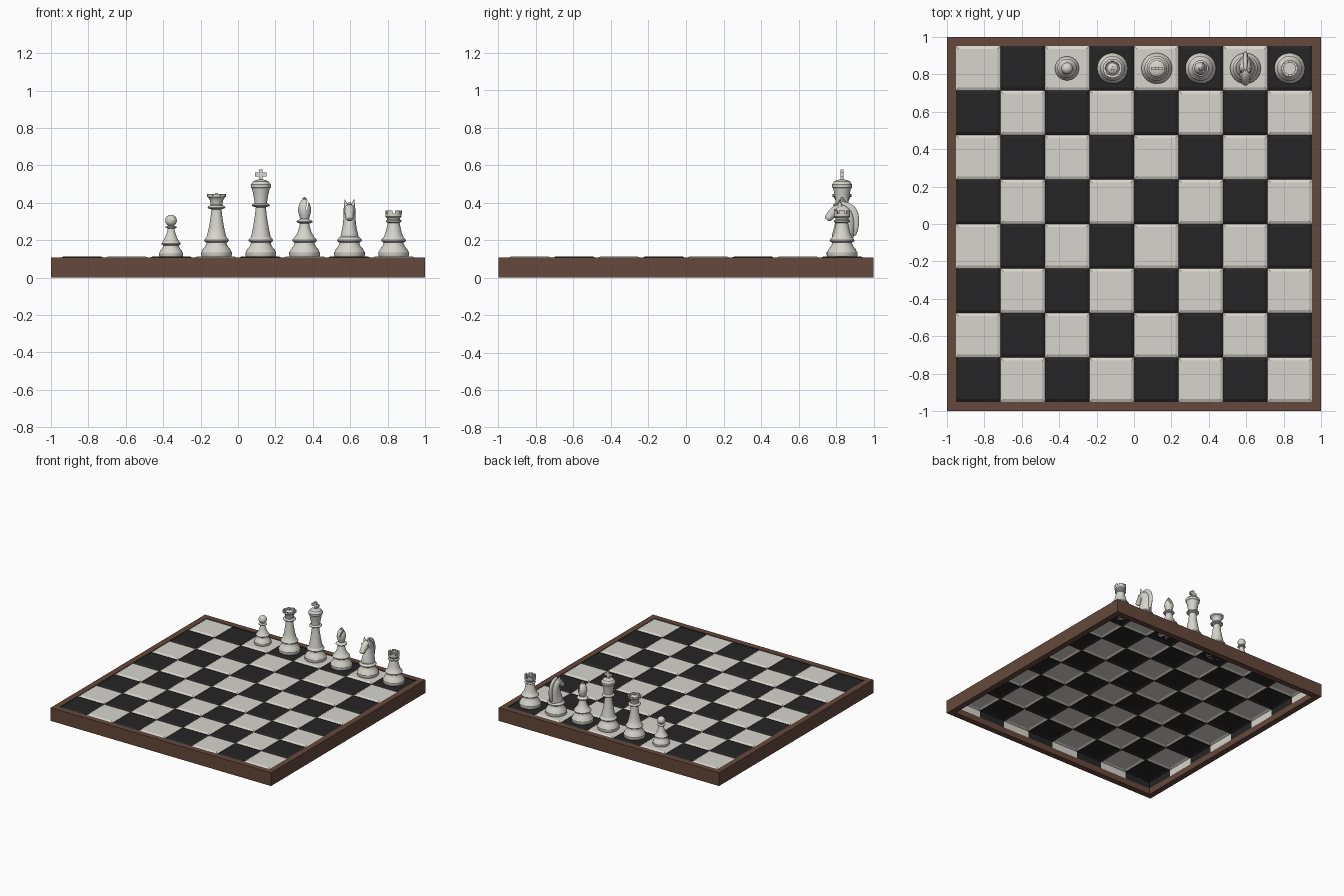
import bpy, bmesh
from math import pi, cos, sin, radians
from mathutils import Vector, Matrix

if "Cube" in bpy.data.objects:
    bpy.data.objects.remove(bpy.data.objects["Cube"])

U = 0.01          # piece profiles are given in hundredths
TOP = 0.112       # top of the squares
ROW = 0.832       # y of the row of pieces
INNER = 0.953     # half width of the chequered area


def material(name, rgb):
    m = bpy.data.materials.new(name)
    m.diffuse_color = (*rgb, 1)
    m.use_nodes = True
    m.node_tree.nodes["Principled BSDF"].inputs["Base Color"].default_value = m.diffuse_color
    return m


light = material("light", (0.68, 0.66, 0.61))
dark = material("dark", (0.018, 0.018, 0.018))
wood = material("wood", (0.13, 0.065, 0.043))


def finish(bm, name, mats, loc=(0, 0, 0), smooth=None):
    me = bpy.data.meshes.new(name)
    bm.to_mesh(me)
    bm.free()
    ob = bpy.data.objects.new(name, me)
    ob.location = loc
    bpy.context.collection.objects.link(ob)
    for m in mats:
        me.materials.append(m)
    if smooth:
        shade(ob, smooth)
    return ob


def activate(ob):
    bpy.ops.object.select_all(action='DESELECT')
    ob.select_set(True)
    bpy.context.view_layer.objects.active = ob


def shade(ob, angle=32):
    activate(ob)
    bpy.ops.object.shade_smooth_by_angle(angle=radians(angle))


def lathe(name, x, pts, smooth=32):
    bm = bmesh.new()
    vs = [bm.verts.new((r * U, 0, z * U)) for r, z in pts]
    es = [bm.edges.new(p) for p in zip(vs, vs[1:])]
    bmesh.ops.spin(bm, geom=vs + es, cent=(0, 0, 0), axis=(0, 0, 1),
                   angle=2 * pi, steps=48, use_duplicate=False)
    bmesh.ops.remove_doubles(bm, verts=bm.verts, dist=1e-5)
    bmesh.ops.recalc_face_normals(bm, faces=bm.faces)
    return finish(bm, name, [light], (x, ROW, TOP), smooth)


def boxes(name, loc, items, mats):
    """items: (centre, size, rotation matrix) in piece units"""
    bm = bmesh.new()
    for c, s, rot in items:
        bmesh.ops.create_cube(bm, size=1, matrix=Matrix.Translation(Vector(c) * U) @ rot
                              @ Matrix.Diagonal((*(Vector(s) * U), 1)))
    return finish(bm, name, mats, loc)


def cut(ob, items):
    for i in items:
        c = boxes("cutter", ob.location, [i], [])
        c.hide_render = True
        m = ob.modifiers.new("cut", 'BOOLEAN')
        m.operation, m.solver, m.object = 'DIFFERENCE', 'EXACT', c
        activate(ob)
        bpy.context.view_layer.update()
        bpy.ops.object.modifier_apply(modifier=m.name)
        bpy.data.objects.remove(c)
    shade(ob)


def ball(name, x, pos, r):
    bm = bmesh.new()
    bmesh.ops.create_uvsphere(bm, u_segments=24, v_segments=14, radius=r * U)
    return finish(bm, name, [light], Vector((x, ROW, TOP)) + Vector(pos) * U, 60)


def loft(name, x, rings):
    """rings: (y, z, half width in x, half depth) along a path in the yz plane"""
    bm = bmesh.new()
    loops = []
    for i, (y, z, rx, rn) in enumerate(rings):
        a, b = rings[max(i - 1, 0)], rings[min(i + 1, len(rings) - 1)]
        t = Vector((0, b[0] - a[0], b[1] - a[1])).normalized()
        n = Vector((0, t.z, -t.y))
        loops.append([bm.verts.new((Vector((rx * cos(k * pi / 6), y, z)) + n * rn * sin(k * pi / 6)) * U)
                      for k in range(12)])
    for p, q in zip(loops, loops[1:]):
        for k in range(12):
            bm.faces.new((p[k], p[(k + 1) % 12], q[(k + 1) % 12], q[k]))
    bm.faces.new(loops[0])
    bm.faces.new(loops[-1])
    bmesh.ops.recalc_face_normals(bm, faces=bm.faces)
    ob = finish(bm, name, [light], (x, ROW, TOP), 80)
    ob.modifiers.new("round", 'SUBSURF').levels = 2
    ob.modifiers["round"].render_levels = 2
    return ob


# Frame: four-sided ring
bm = bmesh.new()
corners = [(-1, -1), (1, -1), (1, 1), (-1, 1)]
section = [(1, 0), (1, 0.108), (INNER, 0.108), (INNER, 0)]
rim = [[bm.verts.new((cx * r, cy * r, z)) for r, z in section] for cx, cy in corners]
for i in range(4):
    p, q = rim[i], rim[(i + 1) % 4]
    for k in range(4):
        bm.faces.new((p[k], q[k], q[(k + 1) % 4], p[(k + 1) % 4]))
bmesh.ops.recalc_face_normals(bm, faces=bm.faces)
finish(bm, "board_frame", [wood])

# Squares: one sheet with raised, chamfered tiles and a short skirt
bm = bmesh.new()
bmesh.ops.create_grid(bm, x_segments=8, y_segments=8, size=INNER - 0.001,
                      matrix=Matrix.Translation((0, 0, 0.104)))
edge = [e for e in bm.edges if e.is_boundary]
tiles = list(bm.faces)
skirt = bmesh.ops.extrude_edge_only(bm, edges=edge)["geom"]
bmesh.ops.translate(bm, vec=(0, 0, -0.055), verts=[v for v in skirt if isinstance(v, bmesh.types.BMVert)])
step = INNER / 4
for f in bm.faces:
    c = f.calc_center_median() * 0.999
    f.material_index = (int((c.x + INNER) / step) + int((c.y + INNER) / step)) % 2
bmesh.ops.inset_individual(bm, faces=tiles, thickness=0.024, depth=0.0)
bmesh.ops.translate(bm, vec=(0, 0, 0.008), verts=list({v for f in tiles for v in f.verts}))
finish(bm, "board_squares", [dark, light])

# Shared stepped foot of all pieces
FOOT = [(0, 0), (7.9, 0), (8.2, 0.6), (8.2, 2.4), (7.6, 3.2), (7.4, 3.9), (6.2, 5.2), (5.4, 6.8),
        (5.3, 7.5), (6.4, 8.2), (6.6, 8.8), (6.3, 9.4), (5.3, 10.4)]
COLLAR = [(2.7, 0), (4.5, 0.6), (4.8, 1.1), (4.5, 1.6), (3.4, 2.1)]


def collar(z, s=1.0):
    return [(r * s, z + h) for r, h in COLLAR]


# Pawn
lathe("pawn_body", -0.358, [(r * 0.78, z * 0.8) for r, z in FOOT]
      + [(2.9, 11), (2.1, 13.2), (1.7, 15)] + [(3.0, 15.4), (3.1, 15.9), (1.7, 16.5), (1.6, 17.5), (0, 17.5)])
ball("pawn_head", -0.358, (0, 0, 19.3), 3.1)

# Queen
queen = lathe("queen_body", -0.115, FOOT + [(4.2, 15), (3.3, 20), (2.7, 25)] + collar(25.3)
              + [(3.1, 28), (3.5, 30), (4.4, 31.6), (5.1, 32), (5.1, 33.4), (3.9, 33.4), (3.5, 32), (0, 32)])
cut(queen, [((0, 0, 33.4), (14, 0.9, 1.6), Matrix.Rotation(k * pi / 4 + pi / 8, 4, 'Z')) for k in range(4)])
lathe("queen_dome", -0.115, [(0, 31.5), (3.2, 31.5), (2.9, 32.5), (2, 33.2), (0.9, 33.6), (0.8, 34), (0, 34.1)])

# King
lathe("king_body", 0.122, FOOT + [(4.2, 15.5), (3.3, 21), (2.7, 26.2)] + collar(26.4)
      + [(3.4, 29.4), (4.0, 33), (4.7, 36.3), (5.3, 36.9), (5.4, 38.6), (4.8, 39.2), (4.2, 40.2),
         (2.5, 40.9), (1.3, 41.2), (0, 41.2)])
one = Matrix.Identity(4)
boxes("king_cross", (0.122, ROW, TOP),
      [((0, 0, 43.6), (2.0, 1.6, 5.8), one), ((0, 0, 43.9), (6.0, 1.58, 2.0), one)], [light])

# Bishop with a slit in the head
bishop = lathe("bishop_body", 0.356, FOOT + [(3.7, 13), (2.8, 16), (2.4, 18)] + collar(17.6, 0.9)
               + [(2.3, 20.2), (2.9, 22), (3.5, 24.4), (3.4, 26.2), (2.7, 28.4), (1.7, 30), (1.1, 30.5),
                  (1, 31.2), (0.5, 31.7), (0, 31.8)])
cut(bishop, [((1.6, 0, 28.5), (0.8, 10, 7), Matrix.Rotation(radians(10), 4, 'Y'))])

# Rook with six notches
rook = lathe("rook_body", 0.832, FOOT + [(4.4, 12.5), (3.6, 16), (3.2, 18), (4.1, 18.6), (4.2, 19.2), (3.4, 19.9),
                                         (3.5, 20.6), (4.3, 21.4), (4.4, 24.7), (3.1, 24.7), (3.1, 22.2), (0, 22.2)])
cut(rook, [((0, 0, 24.4), (14, 1.3, 2.6), Matrix.Rotation(k * pi / 3 + pi / 6, 4, 'Z')) for k in range(3)])

# Knight: foot, lofted neck and head, mane, ears and eyes
KX = 0.596
lathe("knight_foot", KX, FOOT + [(0, 10.4)])
loft("knight_neck_and_head", KX, [(0, 9, 5.4, 6), (0.2, 10.5, 5.2, 6), (1.2, 15, 4.0, 5.8), (2, 19.5, 3.4, 5.2),
                                  (1.4, 23.2, 3.2, 4.4), (-0.8, 25.3, 3.3, 3.7), (-3.4, 24.6, 3.0, 3.2),
                                  (-5.8, 22.4, 2.3, 2.5), (-7.4, 20.6, 2.2, 2.2), (-8.2, 19.7, 1.7, 1.7)])
loft("knight_mane", KX, [(-1.5, 28.6, 0.6, 0.7), (1, 28.2, 1.2, 1.5), (4.5, 26.4, 1.3, 2.2), (6.8, 23, 1.3, 2.3),
                         (7.2, 18.5, 1.3, 2.2), (6.6, 14, 1.3, 2), (5.6, 10.8, 0.9, 1.4)])
for s, side in ((-1, "left"), (1, "right")):
    bm = bmesh.new()
    bmesh.ops.create_cone(bm, cap_ends=True, segments=12, radius1=1.3 * U, radius2=0.1 * U, depth=4.2 * U,
                          matrix=Matrix.Rotation(s * 0.2, 4, 'Y'))
    finish(bm, "knight_ear_" + side, [light], (KX + s * 2.1 * U, ROW - 1.2 * U, TOP + 28.6 * U), 40)
    ball("knight_eye_" + side, KX, (s * 2.6, -3.6, 25.4), 0.7)
